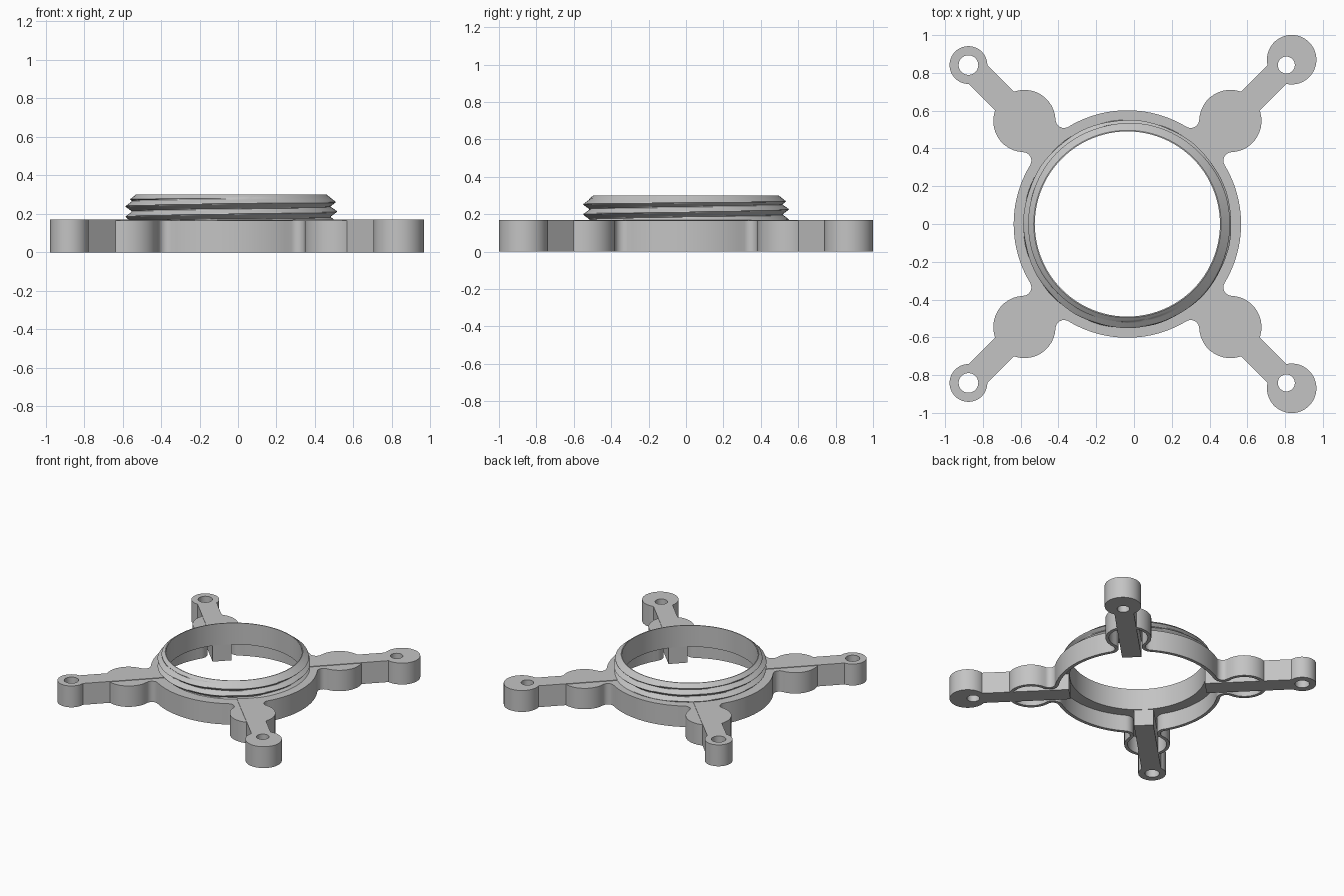
import bpy, bmesh
from math import sin, cos, pi, acos, asin, atan2, radians

if "Cube" in bpy.data.objects:
    bpy.data.objects.remove(bpy.data.objects["Cube"], do_unlink=True)

CX = -0.035                    # ring axis
TOP, DECK, CEIL, RIM = 0.17, 0.166, 0.13, 0.30
BORE, WALL = 0.49, 0.025
RING, LOBE, FILLET, LOBE_DIST = 0.602, 0.165, 0.045, 0.771

grey = bpy.data.materials.new("plain_grey")
grey.use_nodes = True
grey.diffuse_color = (0.55, 0.55, 0.55, 1)
grey.node_tree.nodes["Principled BSDF"].inputs["Base Color"].default_value = grey.diffuse_color


def arc(cx, cy, r, a0, a1, n):
    return [(cx + r * cos(a0 + (a1 - a0) * i / n), cy + r * sin(a0 + (a1 - a0) * i / n))
            for i in range(n + 1)]


def circle(r, n=96, cx=0.0):
    return arc(cx, 0, r, 0, 2 * pi, n)[:-1]


def loop(bm, pts, z):
    vs = [bm.verts.new((x, y, z)) for x, y in pts]
    for i, v in enumerate(vs):
        bm.edges.new((v, vs[(i + 1) % len(vs)]))
    return vs


def walls(bm, a, b):
    for i in range(len(a)):
        j = (i + 1) % len(a)
        bm.faces.new((a[i], a[j], b[j], b[i]))


def fill(bm, *loops):
    edges = [bm.edges.get((l[i], l[(i + 1) % len(l)])) for l in loops for i in range(len(l))]
    bmesh.ops.triangle_fill(bm, edges=edges, use_beauty=True, normal=(0, 0, 1))


def finish(bm, name, turn=0.0):
    bmesh.ops.recalc_face_normals(bm, faces=bm.faces)
    mesh = bpy.data.meshes.new(name)
    bm.to_mesh(mesh)
    bm.free()
    mesh.materials.append(grey)
    ob = bpy.data.objects.new(name, mesh)
    ob.location.x = CX
    ob.rotation_euler.z = turn
    bpy.context.collection.objects.link(ob)
    bpy.ops.object.select_all(action='DESELECT')
    ob.select_set(True)
    bpy.context.view_layer.objects.active = ob
    bpy.ops.object.shade_smooth_by_angle(angle=radians(30))


def body_outline(inset):
    """Ring with four round lobes, blended by fillets."""
    a, b, d = RING + FILLET, LOBE + FILLET, LOBE_DIST
    phi = acos((a * a + d * d - b * b) / (2 * a * d))     # fillet angle at ring centre
    psi = acos((b * b + d * d - a * a) / (2 * b * d))     # fillet angle at lobe centre
    pts = []
    for k in range(4):
        m = pi / 4 + k * pi / 2
        lx, ly = d * cos(m), d * sin(m)
        f1, f2 = m - phi, m + phi
        f, l = FILLET + inset, LOBE - inset
        pts += arc(0, 0, RING - inset, m - pi / 2 + phi, f1, 20)[:-1]
        pts += arc(a * cos(f1), a * sin(f1), f, f1 + pi, m + psi, 8)[:-1]
        pts += arc(lx, ly, l, m + psi - pi, m + pi - psi, 28)[:-1]
        pts += arc(a * cos(f2), a * sin(f2), f, m - psi, f2 - pi, 8)[:-1]
    return pts


# Hollow body, open underneath
bm = bmesh.new()
outer, inner, hole = body_outline(0), body_outline(WALL), circle(BORE + 0.01)
o0, o1 = loop(bm, outer, 0), loop(bm, outer, DECK)
i0, i1 = loop(bm, inner, 0), loop(bm, inner, CEIL)
h0, h1 = loop(bm, hole, CEIL), loop(bm, hole, DECK)
walls(bm, o0, o1)
walls(bm, i0, i1)
walls(bm, o0, i0)
walls(bm, h0, h1)
fill(bm, o1, h1)
fill(bm, i1, h0)
finish(bm, "body_shell")

# Collar with a helical thread and a bevelled rim
bm = bmesh.new()
SEG, ROWS, PITCH, ROOT, CREST = 96, 36, 0.054, 0.515, 0.552
rows = [loop(bm, circle(BORE, SEG), CEIL)]
for k in range(ROWS + 1):
    z = CEIL + (RIM - CEIL) * k / ROWS
    pts = []
    for s in range(SEG):
        t = 2 * pi * s / SEG
        phase = ((z - 0.212) / PITCH - s / SEG) % 1.0
        r = ROOT + (CREST - ROOT) * abs(1 - 2 * phase)
        r = min(r, BORE + 0.006 + (RIM - z) * 1.25)
        if z < DECK:
            r = ROOT
        pts.append((r * cos(t), r * sin(t)))
    rows.append(loop(bm, pts, z))
rows.append(loop(bm, circle(BORE, SEG), RIM))
rows.append(rows[0])
for a, b in zip(rows, rows[1:]):
    walls(bm, a, b)
finish(bm, "threaded_collar")


# Mounting arms with drilled end bosses
def arm(name, turn, boss_x, boss_r, hole_r):
    half, hole_x = 0.07, 1.19
    al = asin(half / boss_r)
    pts = [(BORE + 0.002, half), (BORE + 0.002, -half)]
    pts += arc(boss_x, 0, boss_r, al - pi, pi - al, 48)
    drill = circle(hole_r, 32, hole_x)
    bm = bmesh.new()
    p0, p1 = loop(bm, pts, 0), loop(bm, pts, TOP)
    d0, d1 = loop(bm, drill, 0), loop(bm, drill, TOP)
    walls(bm, p0, p1)
    walls(bm, d0, d1)
    fill(bm, p0, d0)
    fill(bm, p1, d1)
    finish(bm, name, turn)


for side, y in (("back", 1), ("front", -1)):
    arm(side + "_left_arm", y * pi / 4, 1.23, 0.131, 0.045)
    arm(side + "_right_arm", y * 3 * pi / 4, 1.19, 0.1, 0.052)
